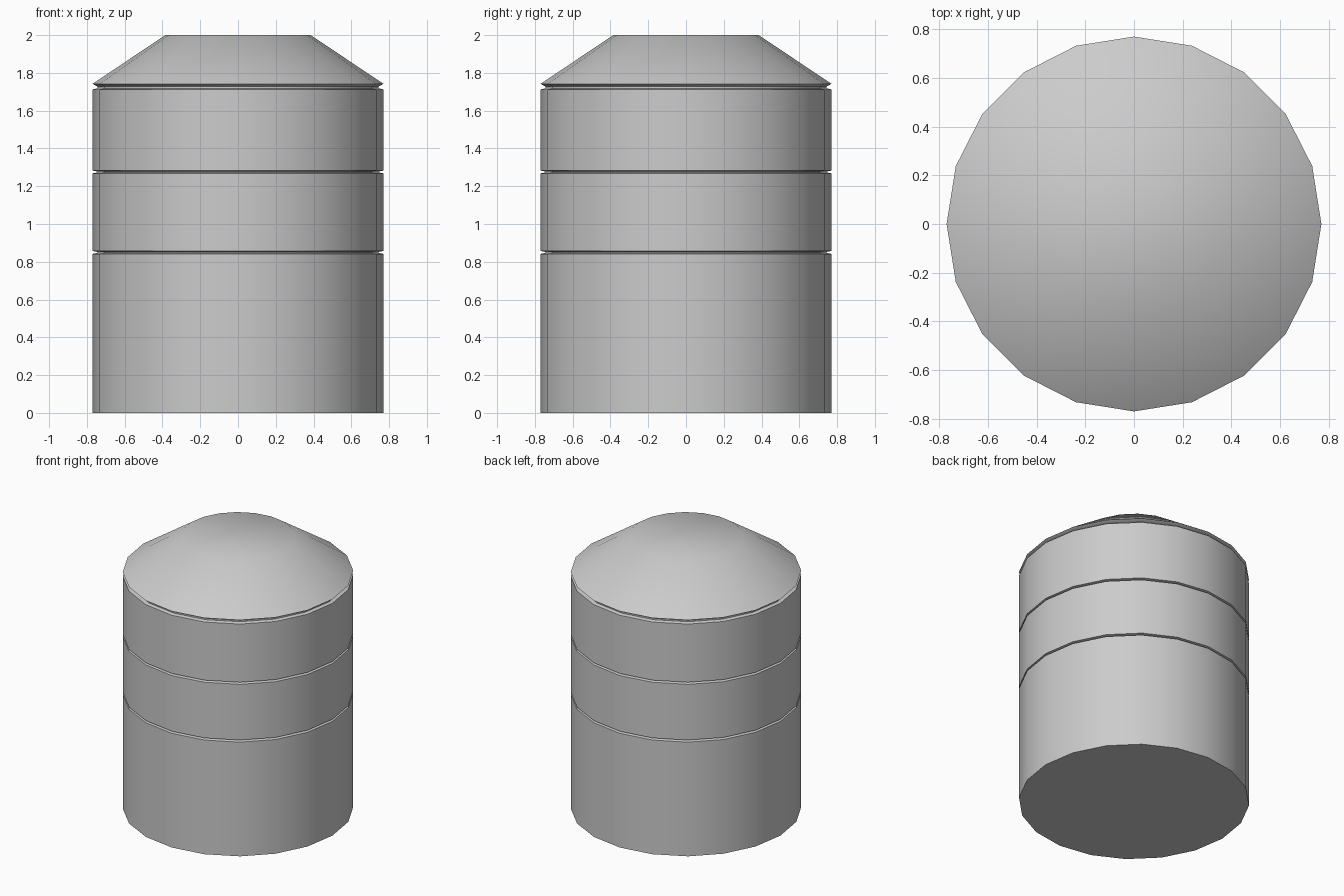
import bpy, bmesh, math

SIDES = 20
RADIUS = 0.77
GROOVE_RADIUS = 0.745

cube = bpy.data.objects.get("Cube")
if cube:
    bpy.data.objects.remove(cube, do_unlink=True)

grey = bpy.data.materials.new("plain grey")
grey.use_nodes = True
colour = (0.6, 0.6, 0.6, 1)
grey.diffuse_color = colour
grey.node_tree.nodes["Principled BSDF"].inputs["Base Color"].default_value = colour


def lathe(name, profile):
    """Turn a (radius, height) profile into a closed faceted solid."""
    bm = bmesh.new()
    rings = []
    for r, z in profile:
        rings.append([bm.verts.new((r * math.cos(i * math.tau / SIDES),
                                    r * math.sin(i * math.tau / SIDES), z))
                      for i in range(SIDES)])
    for low, high in zip(rings, rings[1:]):
        for i in range(SIDES):
            j = (i + 1) % SIDES
            bm.faces.new((low[i], low[j], high[j], high[i]))
    bm.faces.new(rings[0][::-1])
    bm.faces.new(rings[-1])
    mesh = bpy.data.meshes.new(name)
    bm.to_mesh(mesh)
    bm.free()
    mesh.materials.append(grey)
    obj = bpy.data.objects.new(name, mesh)
    bpy.context.collection.objects.link(obj)
    bpy.ops.object.select_all(action="DESELECT")
    obj.select_set(True)
    bpy.context.view_layer.objects.active = obj
    bpy.ops.object.shade_smooth_by_angle(angle=math.radians(40))
    return obj


# Tank wall with recessed seams between its bands
wall = [(RADIUS, 0)]
for bottom, top in ((0.842, 0.857), (1.268, 1.283)):
    wall += [(RADIUS, bottom), (GROOVE_RADIUS, bottom + 0.005),
             (GROOVE_RADIUS, top - 0.005), (RADIUS, top)]
wall += [(RADIUS, 1.712), (GROOVE_RADIUS, 1.718), (GROOVE_RADIUS, 1.728)]
lathe("tank_wall", wall)

# Sloping roof with a flat crown
lathe("roof", [(GROOVE_RADIUS, 1.728), (RADIUS, 1.742), (0.385, 2)])
